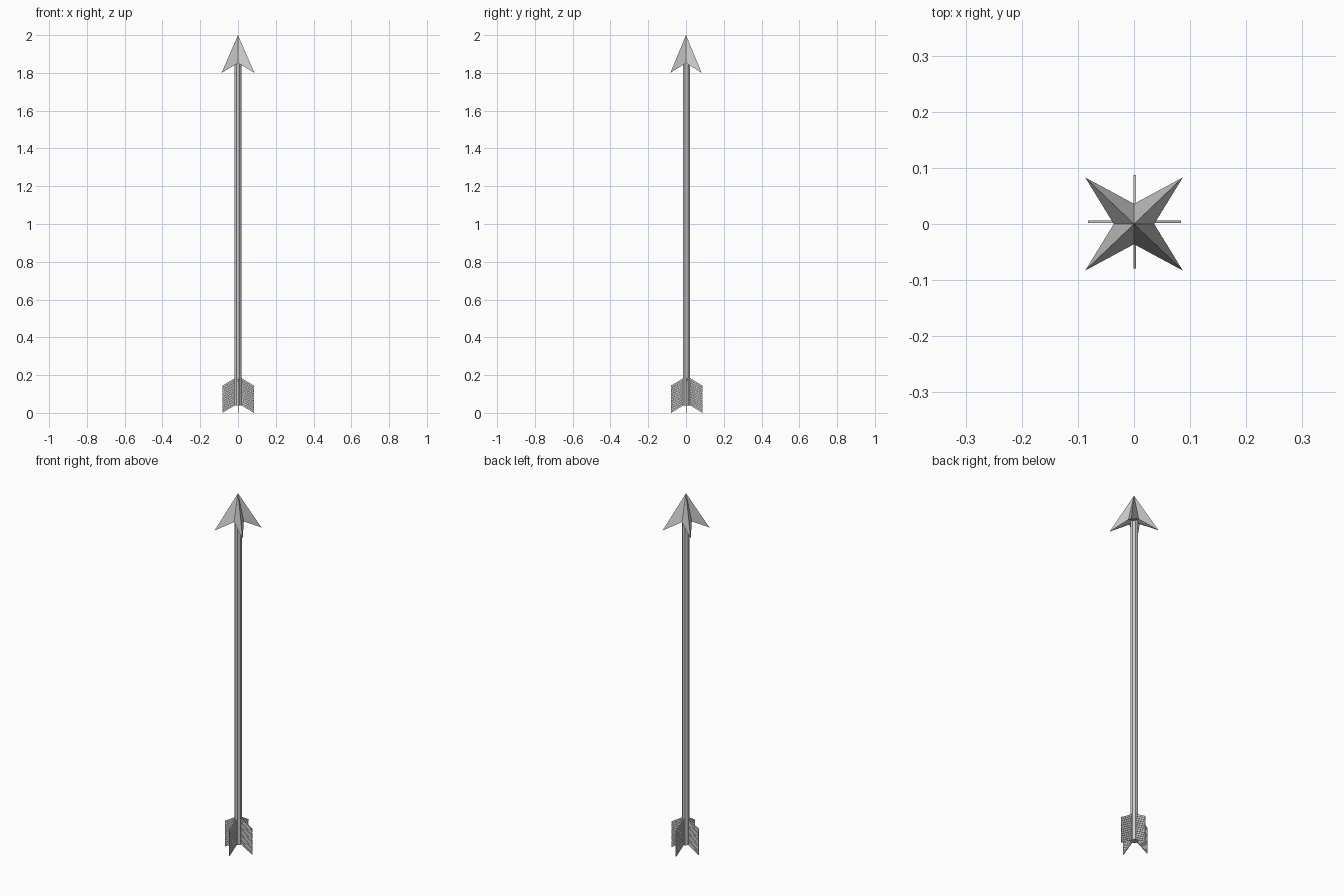
import bpy, bmesh, math
from mathutils import Matrix, Vector

if "Cube" in bpy.data.objects:
    bpy.data.objects.remove(bpy.data.objects["Cube"])

CY = 0.002  # small offset of the shaft axis


def finish(bm, name):
    bmesh.ops.recalc_face_normals(bm, faces=bm.faces)
    me = bpy.data.meshes.new(name)
    bm.to_mesh(me)
    bm.free()
    ob = bpy.data.objects.new(name, me)
    bpy.context.collection.objects.link(ob)
    return ob


# Shaft: eight-sided rod
bottom, top = 0.04, 1.86
bm = bmesh.new()
bmesh.ops.create_cone(
    bm, cap_ends=True, segments=8, radius1=0.02, radius2=0.02, depth=top - bottom,
    matrix=Matrix.Translation((0, CY, (top + bottom) / 2)) @ Matrix.Rotation(math.pi / 8, 4, 'Z'))
finish(bm, "shaft")

# Arrowhead: four-pointed star with swept-back barbs
bm = bmesh.new()
tip = bm.verts.new((0, 0, 2.0))
base = bm.verts.new((0, 0, 1.855))
ring = []
for i in range(8):
    a = i * math.pi / 4
    if i % 2:
        co = (math.copysign(0.087, math.cos(a)), math.copysign(0.083, math.sin(a)), 1.80)
    else:
        co = (0.036 * math.cos(a), 0.036 * math.sin(a), 1.852)
    ring.append(bm.verts.new(co))
for i in range(8):
    a, b = ring[i], ring[(i + 1) % 8]
    bm.faces.new((tip, a, b))
    bm.faces.new((base, b, a))
finish(bm, "arrowhead")

# Fletching: four vanes, each a stack of thin slanted barbs
SLATS = 12
R0, R1, T = 0.012, 0.083, 0.0022
Z0, HEIGHT, DROP = 0.047, 0.146, 0.043
step = HEIGHT / SLATS


def vane(name, angle):
    bm = bmesh.new()
    rot = Matrix.Translation((0.001, 0.004, 0)) @ Matrix.Rotation(angle, 4, 'Z')
    for k in range(SLATS):
        lo = Z0 + k * step
        hi = lo + step * 0.88
        prof = [(R0, lo), (R1, lo - DROP), (R1, hi - DROP), (R0, hi)]
        f, b = [[bm.verts.new(rot @ Vector((r, s * T, z))) for r, z in prof] for s in (-1, 1)]
        bm.faces.new(f)
        bm.faces.new(b[::-1])
        for i in range(4):
            j = (i + 1) % 4
            bm.faces.new((f[i], b[i], b[j], f[j]))
    # ground the lowest barb tip at z = 0
    bmesh.ops.translate(bm, verts=bm.verts, vec=(0, 0, -min(v.co.z for v in bm.verts)))
    finish(bm, name)


for n, side in enumerate(("right", "back", "left", "front")):
    vane("vane_" + side, n * math.pi / 2)
